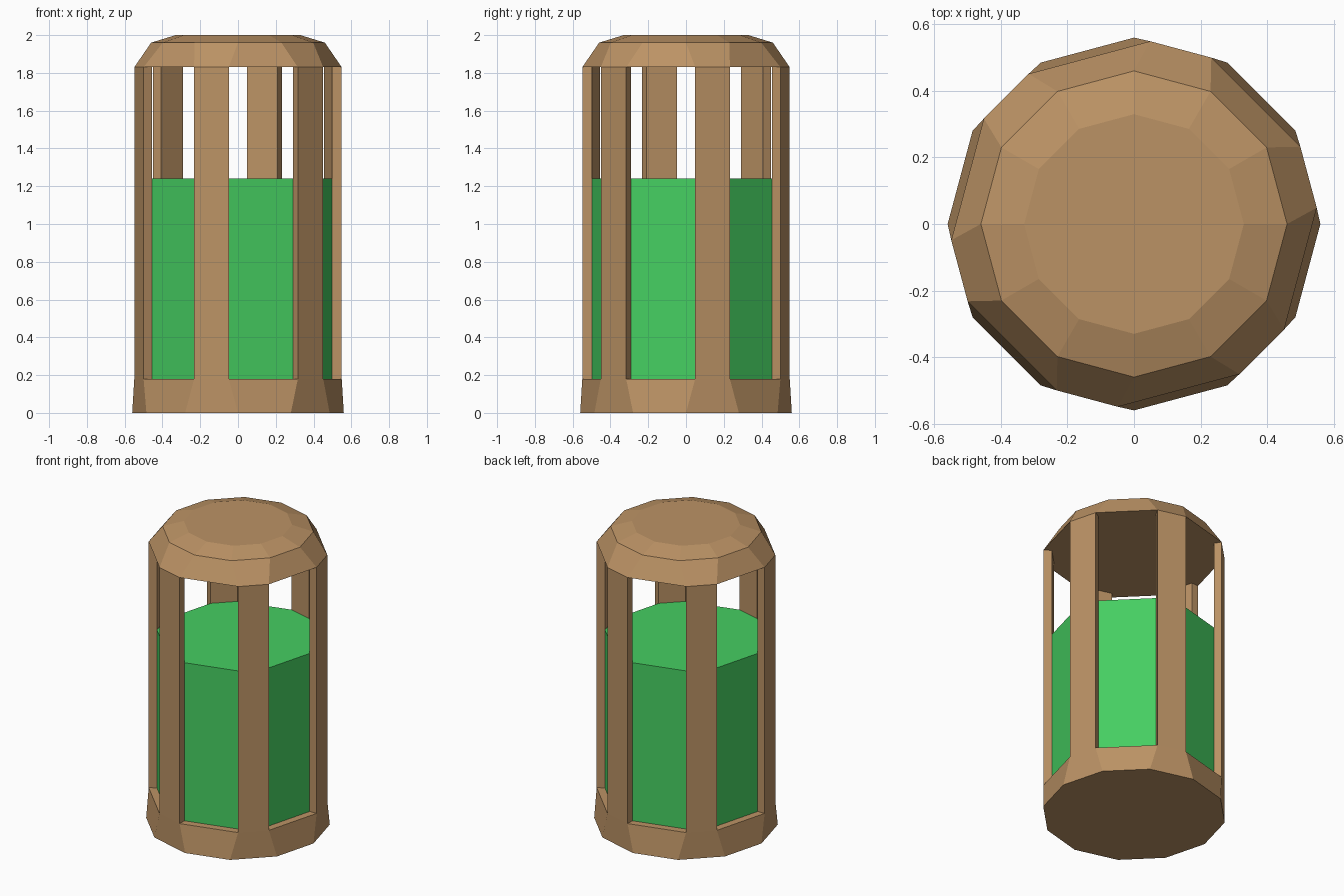
import bpy, bmesh
from math import sin, cos, radians

if "Cube" in bpy.data.objects:
    bpy.data.objects.remove(bpy.data.objects["Cube"])

POSTS = [15 + 60 * k for k in range(6)]


def local(angle, dist, side):
    """Point at a distance along a direction, shifted sideways."""
    a = radians(angle)
    return (dist * cos(a) - side * sin(a), dist * sin(a) + side * cos(a))


def regular(r):
    return [(r * cos(radians(30 * i)), r * sin(radians(30 * i))) for i in range(12)]


def alternating(dist, half):
    """Twelve-sided outline through the corners of the six posts."""
    return [local(a, dist, s * half) for a in POSTS for s in (-1, 1)]


def material(name, color):
    m = bpy.data.materials.new(name)
    m.diffuse_color = color
    m.use_nodes = True
    m.node_tree.nodes["Principled BSDF"].inputs["Base Color"].default_value = m.diffuse_color
    return m


def loft(name, rings, mat, caps=True):
    """Flat-faced solid through a stack of (outline, z) rings."""
    bm = bmesh.new()
    loops = [[bm.verts.new((x, y, z)) for x, y in pts] for pts, z in rings]
    for lo, hi in zip(loops, loops[1:]):
        n = len(lo)
        for i in range(n):
            j = (i + 1) % n
            bm.faces.new((lo[i], lo[j], hi[j], hi[i]))
    if caps:
        bm.faces.new(loops[0][::-1])
        bm.faces.new(loops[-1])
    bmesh.ops.recalc_face_normals(bm, faces=bm.faces)
    me = bpy.data.meshes.new(name)
    bm.to_mesh(me)
    bm.free()
    me.materials.append(mat)
    ob = bpy.data.objects.new(name, me)
    bpy.context.collection.objects.link(ob)
    return ob


wood = material("wood", (0.50, 0.29, 0.13, 1))
green = material("green", (0.06, 0.62, 0.12, 1))

OUT, OUT_HALF = 0.543, 0.095   # outer face of a post
INN, INN_HALF = 0.494, 0.083   # inner face of a post
rim = alternating(OUT, OUT_HALF)

# Base and domed cap
loft("base", [(regular(0.56), 0), (rim, 0.18)], wood)
loft("cap", [(rim, 1.83), (regular(0.46), 1.96), (regular(0.33), 2.0)], wood)

# Six upright posts
for k, a in enumerate(POSTS):
    section = [local(a, OUT, -OUT_HALF), local(a, OUT, OUT_HALF),
               local(a, INN, INN_HALF), local(a, INN, -INN_HALF)]
    loft(f"post_{k + 1}", [(section, 0.18), (section, 1.83)], wood)

# Green filling inside the posts
fill = alternating(INN, INN_HALF)
loft("filling", [(fill, 0.18), (fill, 1.24)], green)
